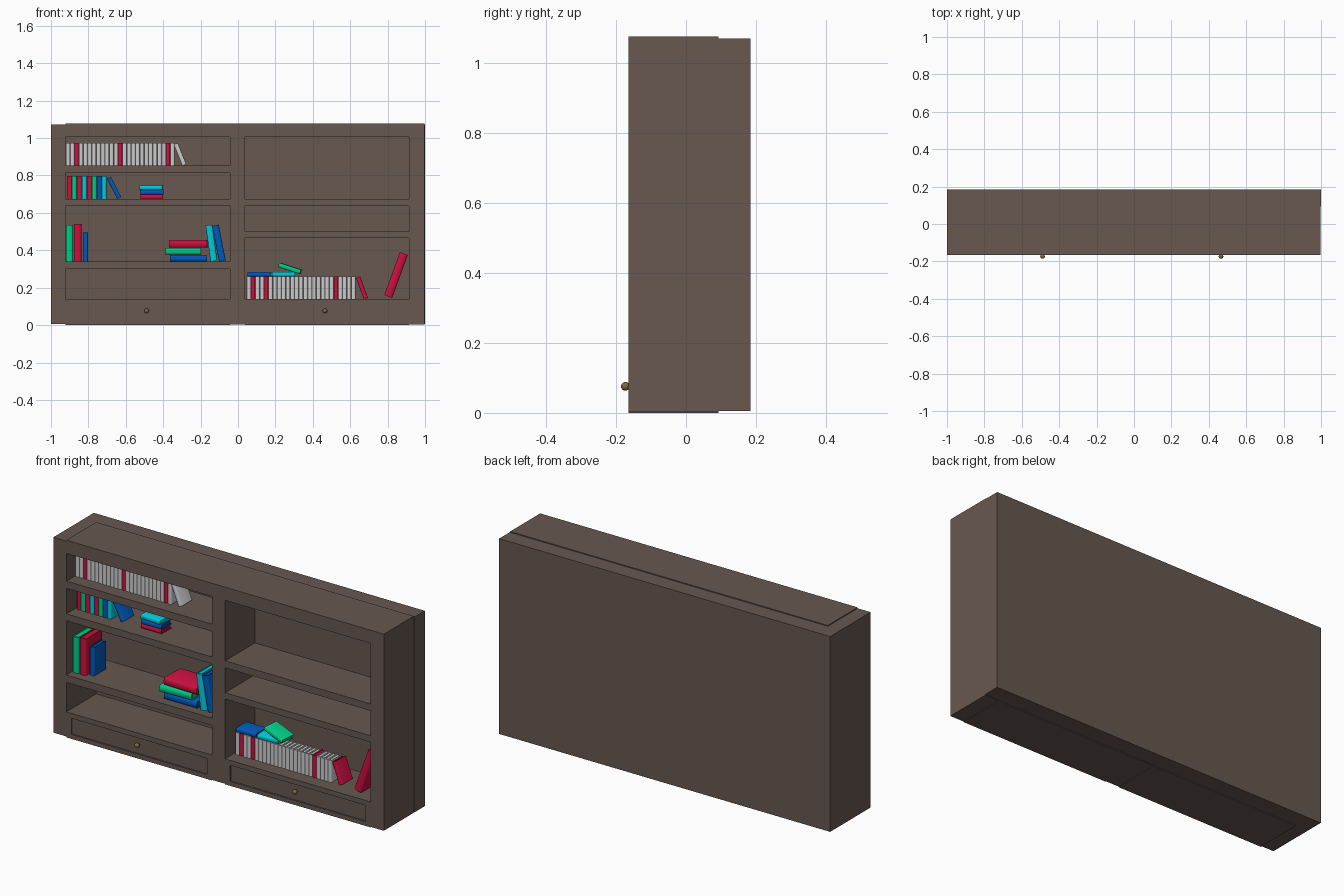
import bpy, bmesh, math
from mathutils import Matrix, Vector

if "Cube" in bpy.data.objects:
    bpy.data.objects.remove(bpy.data.objects["Cube"])


def material(name, rgb):
    m = bpy.data.materials.new(name)
    m.diffuse_color = (*rgb, 1)
    m.use_nodes = True
    m.node_tree.nodes["Principled BSDF"].inputs["Base Color"].default_value = m.diffuse_color
    return m


WOOD = material("wood", (0.135, 0.098, 0.08))
BRASS = material("brass", (0.2, 0.15, 0.05))
RED = material("red", (0.6, 0.005, 0.05))
GREEN = material("green", (0.0, 0.6, 0.23))
BLUE = material("blue", (0.0, 0.1, 0.5))
CYAN = material("cyan", (0.0, 0.6, 0.7))
GREY = None


def finish(name, bm, mat):
    bmesh.ops.recalc_face_normals(bm, faces=bm.faces)
    for f in bm.faces:
        f.smooth = True
    me = bpy.data.meshes.new(name)
    bm.to_mesh(me)
    bm.free()
    me.set_sharp_from_angle(angle=math.radians(35))
    if mat:
        me.materials.append(mat)
    ob = bpy.data.objects.new(name, me)
    bpy.context.collection.objects.link(ob)
    return ob


def add_box(bm, x0, x1, y0, y1, z0, z1):
    mat = Matrix.Translation(((x0 + x1) / 2, (y0 + y1) / 2, (z0 + z1) / 2)) \
        @ Matrix.Diagonal((x1 - x0, y1 - y0, z1 - z0, 1))
    bmesh.ops.create_cube(bm, size=1, matrix=mat)


def board(name, x0, x1, z0, z1, y0=-0.165, y1=0.093):
    bm = bmesh.new()
    add_box(bm, x0, x1, y0, y1, z0, z1)
    return finish(name, bm, WOOD)


def book(name, mat, cx, cz, t, h, d, front, angle=0, yaw=0):
    """Cover with rounded spine facing -y, and an inset page block."""
    bm = bmesh.new()
    s, c, r = t * 0.22, min(0.004, t * 0.15), t / 2
    prof = [(-r * math.cos(math.pi * i / 6), s - s * math.sin(math.pi * i / 6)) for i in range(7)]
    prof += [(r, d), (r - c, d), (r - c, s + c), (c - r, s + c), (c - r, d), (-r, d)]
    low = [bm.verts.new((x, y - d / 2, -h / 2)) for x, y in prof]
    face = bm.faces.new(low)
    ext = bmesh.ops.extrude_face_region(bm, geom=[face], use_keep_orig=True)
    bmesh.ops.translate(bm, vec=(0, 0, h), verts=[v for v in ext["geom"] if isinstance(v, bmesh.types.BMVert)])
    add_box(bm, c - r, r - c, s + c - d / 2, d / 2 - 0.006, 0.004 - h / 2, h / 2 - 0.004)
    ob = finish(name, bm, mat)
    ob.matrix_world = Matrix.Translation((cx, front + d / 2, cz)) \
        @ Matrix.Rotation(math.radians(yaw), 4, 'Z') @ Matrix.Rotation(math.radians(angle), 4, 'Y')
    return ob


# Carcass
board("back_panel", -1, 1, 0.005, 1.072, 0.093, 0.184)
board("left_post", -1, -0.922, 0.005, 1.072)
board("right_post", 0.915, 0.997, 0.003, 1.005)
board("middle_post", -0.043, 0.037, 0.003, 1.005)
board("top_board", -0.922, 0.997, 1.005, 1.077)

# Shelves, drawer frames and drawers
LEFT, RIGHT = (-0.922, -0.043), (0.037, 0.915)
for i, (z0, z1) in enumerate([(0.813, 0.853), (0.636, 0.674), (0.30, 0.34)]):
    board(f"left_shelf_{i}", *LEFT, z0, z1, -0.164)
for i, (z0, z1) in enumerate([(0.636, 0.674), (0.465, 0.50)]):
    board(f"right_shelf_{i}", *RIGHT, z0, z1, -0.164)
for side, (x0, x1), knob_x in (("left", LEFT, -0.489), ("right", RIGHT, 0.465)):
    board(f"{side}_drawer_top_rail", x0, x1, 0.112, 0.139)
    board(f"{side}_bottom_board", x0, x1, 0.0, 0.024)
    board(f"{side}_drawer_stile_a", x0, x0 + 0.03, 0.024, 0.112)
    board(f"{side}_drawer_stile_b", x1 - 0.03, x1, 0.024, 0.112)
    board(f"{side}_drawer", x0 + 0.03, x1 - 0.03, 0.024, 0.112, -0.157)
    bm = bmesh.new()
    bmesh.ops.create_uvsphere(bm, u_segments=16, v_segments=10, radius=0.0125,
                              matrix=Matrix.Translation((knob_x, -0.1735, 0.076)))
    bmesh.ops.create_cone(bm, cap_ends=True, segments=12, radius1=0.006, radius2=0.006, depth=0.02,
                          matrix=Matrix.Translation((knob_x, -0.163, 0.076)) @ Matrix.Rotation(math.pi / 2, 4, 'X'))
    finish(f"{side}_knob", bm, BRASS)


# Long rows of matching small volumes
def row(name, x, z, colours, pitch, h):
    for i, m in enumerate(colours):
        book(f"{name}_{i}", m, x + (i + 0.5) * pitch, z + h / 2, pitch * 0.95, h, 0.088, -0.092)


row("top_row_book", -0.921, 0.853, [RED if i in (2, 12, 23) else GREY for i in range(25)], 0.0233, 0.12)
row("low_row_book", 0.046, 0.139, [RED if i in (1, 4, 20) else GREY for i in range(25)], 0.0233, 0.12)
row("second_row_book", -0.914, 0.674, [RED, GREEN, RED, CYAN, RED, GREEN, BLUE, CYAN], 0.0264, 0.124)

# Small leaning and lying books: colour, centre x, centre z, tilt, yaw
small = [
    (GREY, -0.31, 0.913, -22, 0), (RED, 0.663, 0.199, -20, 0), (BLUE, -0.663, 0.734, -27, 0),
    (RED, -0.461, 0.686, 90, 0), (BLUE, -0.461, 0.710, 90, 1), (CYAN, -0.463, 0.735, 90, -4),
    (BLUE, 0.112, 0.272, 90, 0), (CYAN, 0.241, 0.272, 90, 3), (GREEN, 0.28, 0.303, 108, -6),
]
for i, (m, x, z, a, yaw) in enumerate(small):
    book(f"small_book_{i}", m, x, z, 0.0235, 0.122, 0.09, -0.092, a, yaw)

# Large books: colour, centre x, centre z, thickness, height, depth, front, tilt, yaw
large = [
    (GREEN, -0.901, 0.438, 0.037, 0.196, 0.14, -0.12, 0, 0),
    (RED, -0.857, 0.440, 0.040, 0.200, 0.14, -0.12, 0, 0),
    (BLUE, -0.815, 0.418, 0.026, 0.156, 0.105, -0.098, 0, 0),
    (BLUE, -0.265, 0.358, 0.036, 0.198, 0.14, -0.12, 90, 0),
    (GREEN, -0.294, 0.395, 0.036, 0.190, 0.14, -0.125, 90, 2),
    (RED, -0.264, 0.435, 0.041, 0.203, 0.14, -0.12, 90, -2),
    (CYAN, -0.142, 0.438, 0.036, 0.194, 0.14, -0.12, -8, 0),
    (BLUE, -0.102, 0.438, 0.036, 0.194, 0.14, -0.12, -11, 0),
    (RED, 0.845, 0.268, 0.045, 0.245, 0.16, -0.12, 20, 0),
]
for i, (m, *dims) in enumerate(large):
    book(f"large_book_{i}", m, *dims)
